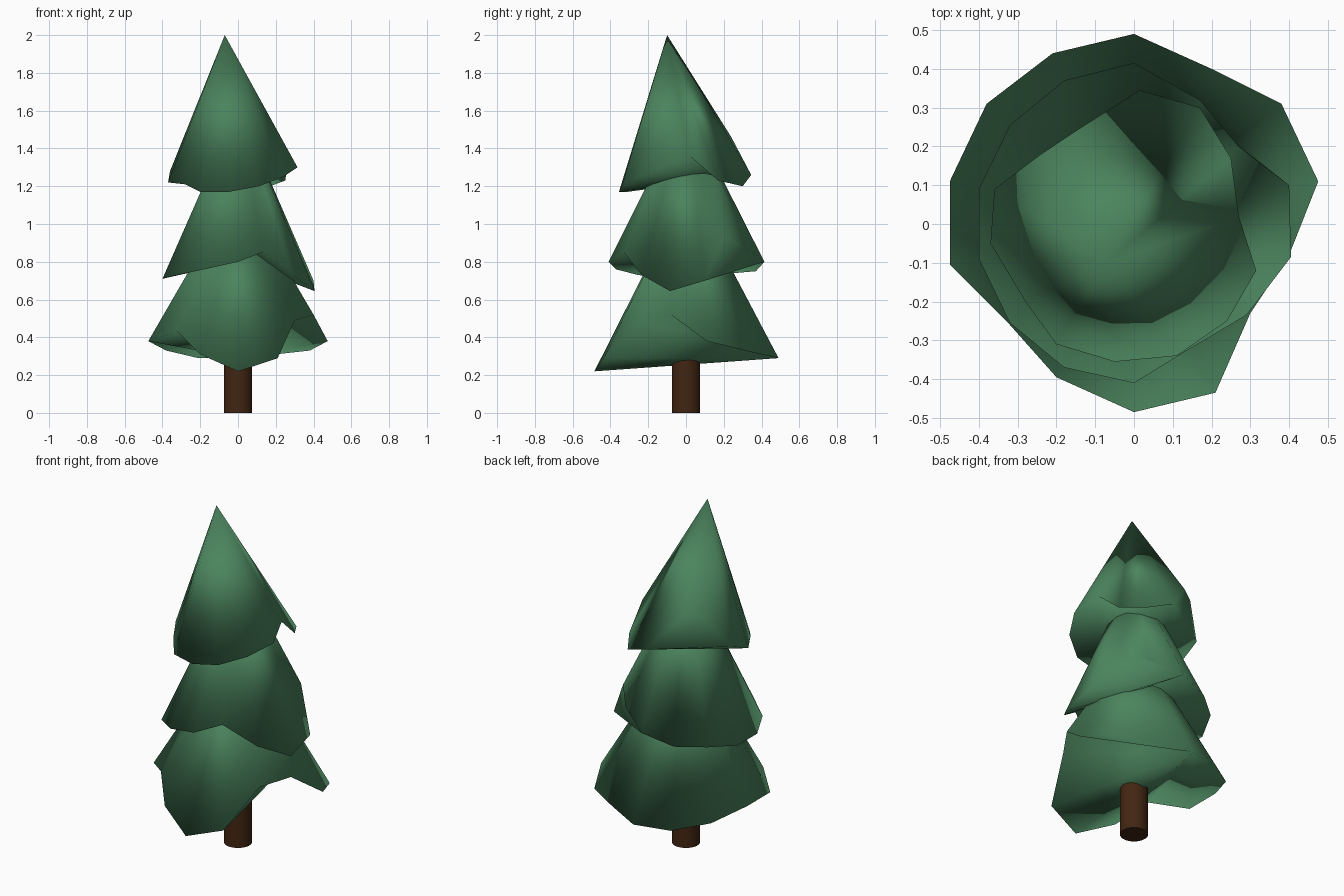
import bpy
import bmesh
from mathutils import Vector

if "Cube" in bpy.data.objects:
    bpy.data.objects.remove(bpy.data.objects["Cube"], do_unlink=True)


def make_material(name, rgb):
    mat = bpy.data.materials.new(name)
    mat.use_nodes = True
    color = (*rgb, 1.0)
    mat.diffuse_color = color
    bsdf = mat.node_tree.nodes["Principled BSDF"]
    bsdf.inputs["Base Color"].default_value = color
    bsdf.inputs["Roughness"].default_value = 0.9
    return mat


def add_object(name, bm, mat):
    bmesh.ops.recalc_face_normals(bm, faces=bm.faces)
    mesh = bpy.data.meshes.new(name)
    bm.to_mesh(mesh)
    bm.free()
    mesh.materials.append(mat)
    obj = bpy.data.objects.new(name, mesh)
    bpy.context.collection.objects.link(obj)
    return obj


def foliage_tier(name, apex, rim, mat):
    """Leaning cone with a ragged rim, closed underneath by a fan from the back."""
    bm = bmesh.new()
    tip = bm.verts.new(Vector(apex))
    ring = [bm.verts.new(Vector(p)) for p in rim]
    for a, b in zip(ring, ring[1:] + ring[:1]):
        bm.faces.new((a, b, tip))
    for a, b in zip(ring[1:], ring[2:]):
        bm.faces.new((ring[0], b, a))
    for face in bm.faces:
        face.smooth = True
    return add_object(name, bm, mat)


leaf_green = make_material("leaf green", (0.07, 0.23, 0.11))
bark_brown = make_material("bark brown", (0.055, 0.019, 0.006))

# Rims run from the back, over the right-hand -x side, to the front and round by +x
lower_rim = [
    (0, .49, .29), (-.21, .44, .29), (-.38, .31, .33), (-.475, .11, .38),
    (-.475, -.105, .38), (-.32, -.26, .43), (-.2, -.395, .31), (0, -.485, .22),
    (.21, -.435, .29), (.3, -.23, .49), (.4, -.08, .52), (.475, .11, .38),
    (.38, .31, .33), (.2, .4, .31),
]
middle_rim = [
    (0, .415, .8), (-.18, .37, .75), (-.32, .255, .74), (-.4, .09, .71),
    (-.4, -.09, .71), (-.32, -.255, .73), (-.18, -.37, .76), (0, -.41, .8),
    (.13, -.33, .85), (.29, -.235, .73), (.405, -.085, .645), (.4, .1, .7),
    (.27, .2, .93), (.17, .32, .87),
]
top_rim = [
    (.015, .345, 1.26), (-.15, .24, 1.46), (-.24, .18, 1.45), (-.36, .09, 1.28),
    (-.37, -.05, 1.22), (-.28, -.2, 1.21), (-.2, -.31, 1.17), (-.05, -.355, 1.17),
    (.11, -.34, 1.2), (.24, -.25, 1.25), (.315, -.12, 1.3), (.27, .02, 1.36),
    (.25, .17, 1.23), (.17, .3, 1.2),
]

foliage_tier("lower_foliage", (0, .01, 1.2), lower_rim, leaf_green)
foliage_tier("middle_foliage", (0, 0, 1.62), middle_rim, leaf_green)
foliage_tier("top_foliage", (-.07, -.1, 2), top_rim, leaf_green)

# Trunk
bm = bmesh.new()
bmesh.ops.create_cone(bm, cap_ends=True, segments=32, radius1=.075, radius2=.075, depth=.6)
bmesh.ops.translate(bm, verts=bm.verts, vec=(0, 0, .3))
for face in bm.faces:
    face.smooth = len(face.verts) == 4
add_object("trunk", bm, bark_brown)
